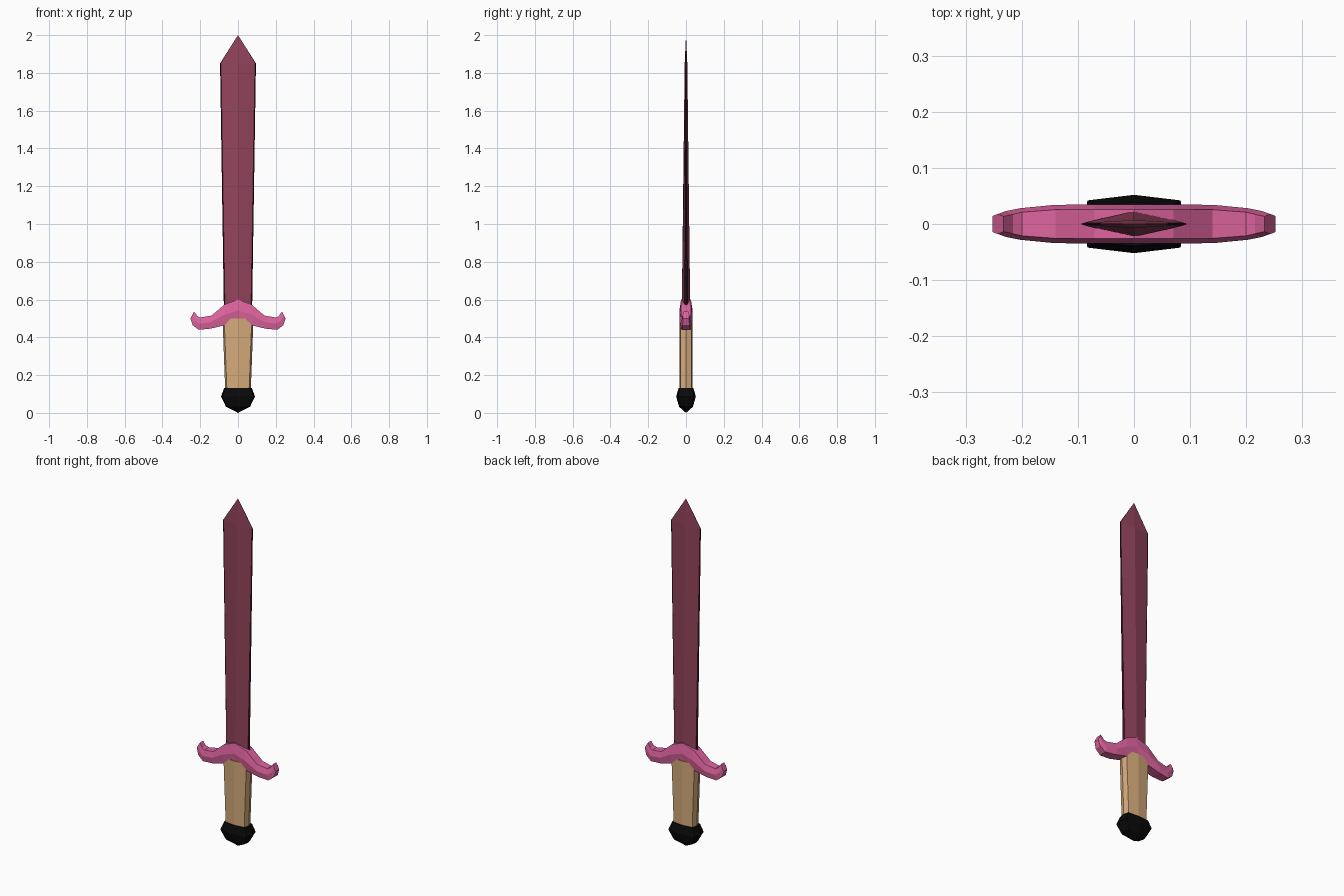
import bpy
import bmesh

cube = bpy.data.objects.get("Cube")
if cube:
    bpy.data.objects.remove(cube, do_unlink=True)


def material(name, rgb):
    """Flat material from display colour values."""
    linear = [((c / 255 + 0.055) / 1.055) ** 2.4 if c > 10 else c / 255 / 12.92 for c in rgb]
    mat = bpy.data.materials.new(name)
    mat.use_nodes = True
    mat.diffuse_color = (*linear, 1)
    bsdf = mat.node_tree.nodes["Principled BSDF"]
    bsdf.inputs["Base Color"].default_value = (*linear, 1)
    bsdf.inputs["Roughness"].default_value = 0.8
    return mat


maroon = material("maroon", (146, 67, 92))
dark_maroon = material("dark maroon", (58, 14, 34))
pink = material("pink", (222, 100, 158))
tan = material("tan", (213, 171, 123))
black = material("black", (9, 9, 9))


def loft(name, rings, mats, rule=None):
    """Skin a list of equal-length rings, cap the ends, shade flat."""
    bm = bmesh.new()
    loops = [[bm.verts.new(p) for p in ring] for ring in rings]
    count = len(loops[0])
    for a, b in zip(loops, loops[1:]):
        for i in range(count):
            j = (i + 1) % count
            face = bm.faces.new((a[i], a[j], b[j], b[i]))
            if rule:
                face.material_index = rule(i)
    bm.faces.new(loops[0])
    bm.faces.new(loops[-1])
    bmesh.ops.remove_doubles(bm, verts=bm.verts, dist=0.0002)
    bmesh.ops.recalc_face_normals(bm, faces=bm.faces)
    mesh = bpy.data.meshes.new(name)
    bm.to_mesh(mesh)
    bm.free()
    for mat in mats:
        mesh.materials.append(mat)
    obj = bpy.data.objects.new(name, mesh)
    bpy.context.collection.objects.link(obj)
    return obj


def octagon(z, wide, shoulder, ridge, side):
    """Flattened eight-sided ring: side point, shoulder, ridge, shoulder..."""
    return [(wide, 0, z), (shoulder, side, z), (0, ridge, z), (-shoulder, side, z),
            (-wide, 0, z), (-shoulder, -side, z), (0, -ridge, z), (shoulder, -side, z)]


# Blade: long diamond with narrow dark cutting edges, drawn to a point
blade = [octagon(0.5, 0.074, 0.068, 0.023, 0.008),
         octagon(1.85, 0.095, 0.090, 0.007, 0.002),
         octagon(2.0, 0, 0, 0, 0)]
loft("blade", blade, [maroon, dark_maroon], lambda i: int(i in (0, 3, 4, 7)))

# Guard: swept bar with upturned ends; each station is top, bottom, half depth
half = [((0, 0.60), (0, 0.485), 0.035),
        ((0.07, 0.575), (0.075, 0.463), 0.035),
        ((0.14, 0.515), (0.145, 0.446), 0.034),
        ((0.20, 0.505), (0.208, 0.44), 0.028),
        ((0.216, 0.513), (0.24, 0.464), 0.023),
        ((0.233, 0.537), (0.252, 0.50), 0.018)]
mirrored = [((-t[0], t[1]), (-b[0], b[1]), y) for t, b, y in half[:0:-1]]
rings = []
for (tx, tz), (bx, bz), y in mirrored + half:
    mx, mz = (tx + bx) / 2, (tz + bz) / 2
    rings.append([(tx, -y * 0.75, tz), (mx, -y, mz), (bx, -y * 0.8, bz),
                  (bx, y * 0.8, bz), (mx, y, mz), (tx, y * 0.75, tz)])
loft("guard", rings, [pink])

# Grip: tapered, faceted handle
loft("grip", [octagon(0.1, 0.067, 0.058, 0.035, 0.028),
              octagon(0.5, 0.082, 0.073, 0.035, 0.028)], [tan])

# Pommel: faceted knob with a pointed base
loft("pommel", [octagon(0, 0, 0, 0, 0),
                octagon(0.033, 0.064, 0.056, 0.037, 0.030),
                octagon(0.087, 0.090, 0.083, 0.052, 0.042),
                octagon(0.132, 0.073, 0.066, 0.039, 0.033)], [black])
